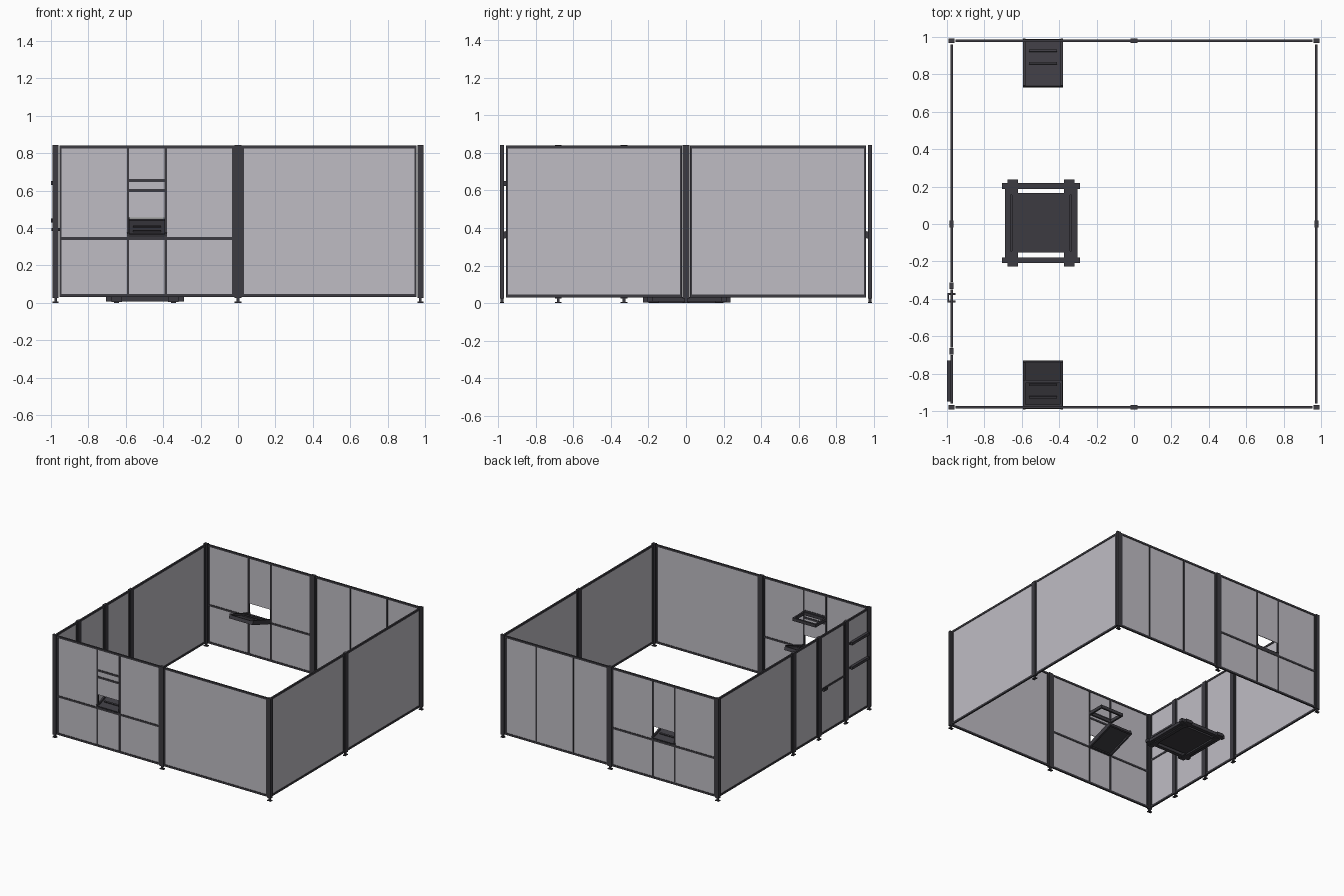
import bpy, bmesh, math
from mathutils import Matrix, Vector

if "Cube" in bpy.data.objects:
    bpy.data.objects.remove(bpy.data.objects["Cube"])


def material(name, rgb):
    m = bpy.data.materials.new(name)
    m.diffuse_color = (*rgb, 1)
    m.use_nodes = True
    m.node_tree.nodes["Principled BSDF"].inputs["Base Color"].default_value = m.diffuse_color
    return m


DARK = material("dark frame", (0.046, 0.044, 0.053))
PANEL = material("grey panel", (0.52, 0.505, 0.55))


def build(name, boxes, mat, matrix=None):
    """One object out of boxes given as (x0, x1, y0, y1, z0, z1)."""
    bm = bmesh.new()
    for x0, x1, y0, y1, z0, z1 in boxes:
        m = Matrix.Translation(((x0 + x1) / 2, (y0 + y1) / 2, (z0 + z1) / 2))
        m = m @ Matrix.Diagonal((abs(x1 - x0), abs(y1 - y0), abs(z1 - z0), 1))
        bmesh.ops.create_cube(bm, size=1, matrix=m)
    if matrix:
        bm.transform(matrix)
    me = bpy.data.meshes.new(name)
    bm.to_mesh(me)
    bm.free()
    me.materials.append(mat)
    ob = bpy.data.objects.new(name, me)
    bpy.context.collection.objects.link(ob)
    return ob


X, Y = 0.975, 0.98          # wall centre lines
BOT, TOP = 0.03, 0.84
BAR = 0.012                 # frame bar width


def wall_box(axis, pos, u0, u1, z0, z1, t):
    """Box in a wall running along the given axis."""
    if axis == "x":
        return (u0, u1, pos - t / 2, pos + t / 2, z0, z1)
    return (pos - t / 2, pos + t / 2, u0, u1, z0, z1)


def fence(name, axis, pos, u0, u1, uprights=(), rails=(), hole=None):
    """Framed panel; uprights are u values, rails are (z, from, to)."""
    b, t = BAR, 0.013
    bars = [wall_box(axis, pos, u0, u1, z, z + 0.016, t) for z in (BOT, TOP - 0.016)]
    bars += [wall_box(axis, pos, u, u + b, BOT, TOP, t) for u in (u0, u1 - b)]
    bars += [wall_box(axis, pos, u - b / 2, u + b / 2, BOT, TOP, t) for u in uprights]
    bars += [wall_box(axis, pos, a, c, z - 0.008, z + 0.008, t) for z, a, c in rails]
    build(name + "_frame", bars, DARK)
    lo, hi = BOT + 0.008, TOP - 0.008
    sheets = [(u0, u1, lo, hi)]
    if hole:
        h0, h1, hz0, hz1 = hole
        sheets = [(u0, h0, lo, hi), (h1, u1, lo, hi), (h0, h1, lo, hz0), (h0, h1, hz1, hi)]
    build(name + "_panel", [wall_box(axis, pos, *s, 0.005) for s in sheets], PANEL)


# Fence panels
G = 0.02                    # clearance of a frame to its post centre
CX0, CX1 = -0.588, -0.386   # hatch column
hatch = (CX0, CX1, 0.345, 0.455)
waist = (0.345, -X + G, -G)
fence("front_hatch", "x", -Y, -X + G, -G, (CX0, CX1),
      (waist, (0.60, CX0, CX1), (0.655, CX0, CX1)), hatch)
fence("front_plain", "x", -Y, G, X - G)
fence("back_hatch", "x", Y, -X + G, -G, (CX0, CX1), (waist,), hatch)
fence("back_sliding", "x", Y, G, X - G, (0.335, 0.67))
for i, (a, b) in enumerate(((-Y, 0), (0, Y))):
    fence(f"right_{i}", "y", X, a + G, b - G)
D0, D1 = -0.68, -0.33       # door posts
fence("left_plain", "y", -X, G, Y - G)
fence("left_narrow", "y", -X, D1 + G, -G)
fence("left_door", "y", -X, D0 + G, D1 - G, (), ((0.40, D0 + G, D1 - G),))
fence("left_end", "y", -X, -Y + G, D0 - G, (),
      ((0.64, -Y + G, D0 - G), (0.44, -Y + G, D0 - G)))

# Posts with feet
spots = [(sx * X, sy * Y, 0.032, 0.022) for sx in (-1, 1) for sy in (-1, 1)]
spots += [(0, s * Y, 0.036, 0.022) for s in (-1, 1)]
spots += [(s * X, 0, 0.022, 0.036) for s in (-1, 1)]
spots += [(-X, y, 0.022, 0.036) for y in (D0, D1)]
posts, feet = [], []
for x, y, w, d in spots:
    posts.append((x - w / 2, x + w / 2, y - d / 2, y + d / 2, BOT - 0.005, TOP + 0.003))
    feet.append((x - 0.007, x + 0.007, y - 0.007, y + 0.007, 0, BOT))
    feet.append((x - w / 2, x + w / 2, y - d / 2, y + d / 2, 0, 0.006))
build("posts", posts, DARK)
build("post_feet", feet, DARK)

# Sloping trays that rise from each hatch into the cell
L, W = 0.265, 0.107
for name, s in (("front_tray", -1), ("back_tray", 1)):
    parts = [(-W, W, 0, L, 0, 0.008)]
    parts += [(k * W, k * (W - 0.014), 0, L, -0.014, 0.022) for k in (-1, 1)]
    parts += [(-W, W, y, y + 0.014, -0.014, 0.014) for y in (0, L - 0.014)]
    parts += [(-0.075, 0.075, y, y + 0.012, 0, 0.016) for y in (0.06, 0.13)]
    m = Matrix.Translation((-0.487, s * 0.985, 0.352)) @ Matrix.Rotation(
        math.pi if s > 0 else 0, 4, "Z") @ Matrix.Rotation(math.radians(19), 4, "X")
    build(name, parts, DARK, m)

# Open ring shelf inside the front wall
r0, r1, y0, y1 = -0.593, -0.381, -0.98, -0.835
build("ring_shelf", [(r0, r1, y1 - 0.014, y1, 0.625, 0.65),
                     (r0, r1, y0, y0 + 0.014, 0.625, 0.65),
                     (r0, r0 + 0.014, y0, y1, 0.625, 0.65),
                     (r1 - 0.014, r1, y0, y1, 0.625, 0.65)], DARK)

# Rails and door handle on the outside of the left wall
build("left_outer_rails", [(-1.0, -X, -0.95, -0.73, z - 0.011, z + 0.011)
                           for z in (0.64, 0.44)], DARK)
build("door_handle", [(-0.997, -0.955, -0.42, -0.41, 0.385, 0.40),
                      (-0.997, -0.955, -0.38, -0.37, 0.385, 0.40),
                      (-0.997, -0.990, -0.42, -0.37, 0.385, 0.40)], DARK)

# Robot base: mounting plate, outer frame and corner brackets
cx = -0.497
build("base_plate", [(cx - 0.155, cx + 0.155, -0.152, 0.165, 0.012, 0.03)], DARK)
frame, brackets = [], []
for s in (-1, 1):
    frame.append((cx + s * 0.178 - 0.016, cx + s * 0.178 + 0.016, -0.2, 0.21, 0.008, 0.032))
    yb = 0.005 + s * 0.198
    frame.append((cx - 0.208, cx + 0.208, yb - 0.015, yb + 0.015, 0.008, 0.035))
    xb = cx + s * 0.152
    brackets.append((xb - 0.028, xb + 0.028, 0.155, 0.238, 0.004, 0.03))
    brackets.append((xb - 0.028, xb + 0.028, -0.228, -0.145, 0.004, 0.03))
    brackets.append((xb - 0.014, xb + 0.014, -0.2, 0.2, 0, 0.02))
build("base_frame", frame, DARK)
build("base_brackets", brackets, DARK)
build("base_bolts", [(cx + sx * a - 0.004, cx + sx * a + 0.004,
                      sy * b + 0.002, sy * b + 0.01, 0.03, 0.034)
                     for sx in (-1, 1) for sy in (-1, 1)
                     for a, b in ((0.11, 0.1), (0.07, 0.125))], DARK)
